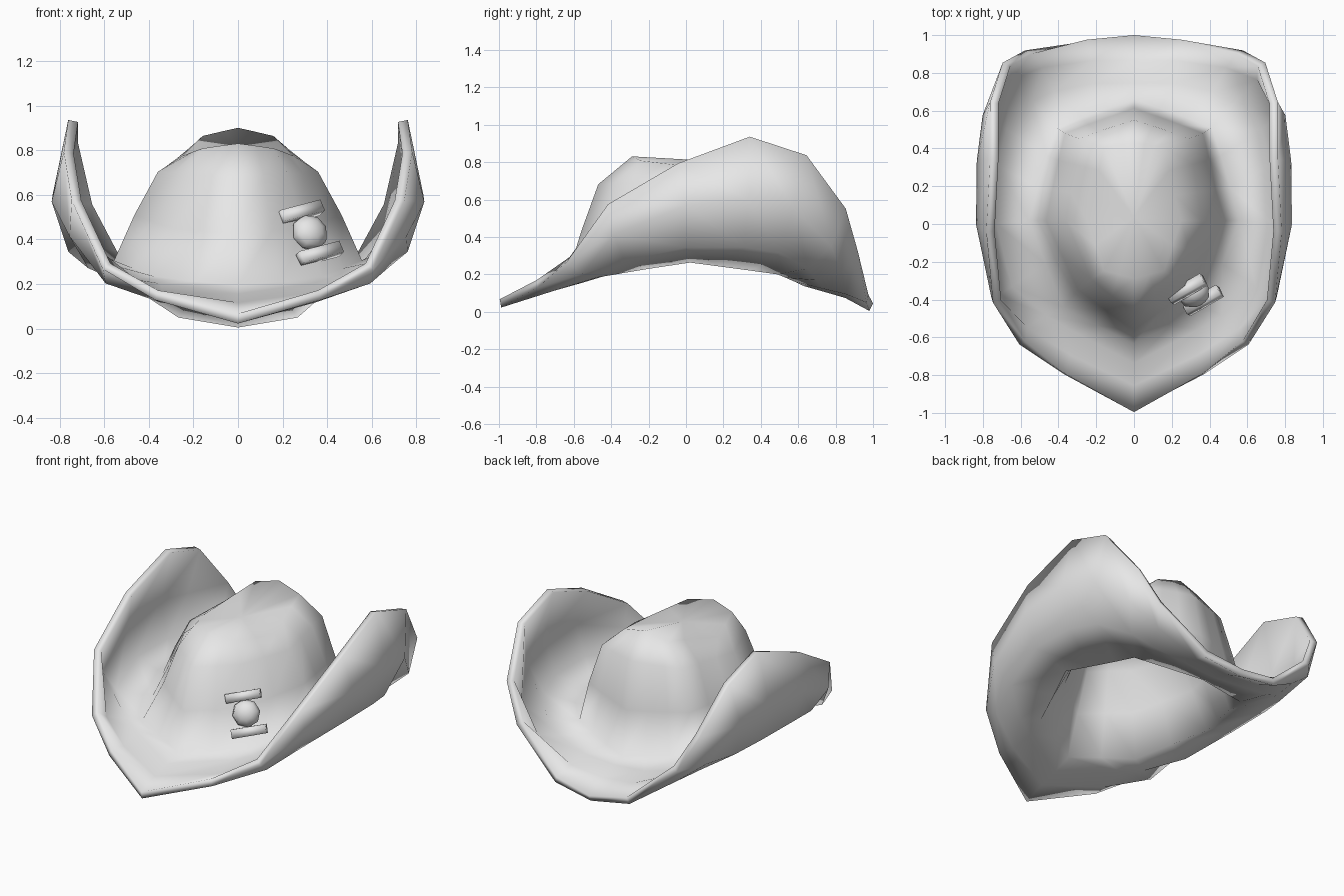
import bpy, bmesh, math
from mathutils import Vector, Matrix

if "Cube" in bpy.data.objects:
    bpy.data.objects.remove(bpy.data.objects["Cube"])

felt = bpy.data.materials.new("light grey")
felt.use_nodes = True
felt.diffuse_color = (0.8, 0.8, 0.8, 1)
felt.node_tree.nodes["Principled BSDF"].inputs["Base Color"].default_value = (0.8, 0.8, 0.8, 1)


def add_object(name, bm, smooth_angle):
    mesh = bpy.data.meshes.new(name)
    bmesh.ops.recalc_face_normals(bm, faces=bm.faces)
    bm.to_mesh(mesh)
    bm.free()
    mesh.materials.append(felt)
    ob = bpy.data.objects.new(name, mesh)
    bpy.context.collection.objects.link(ob)
    bpy.ops.object.select_all(action="DESELECT")
    ob.select_set(True)
    bpy.context.view_layer.objects.active = ob
    bpy.ops.object.shade_smooth_by_angle(angle=math.radians(smooth_angle))
    return ob


# Half rings run from front to back; crown rings have five points
STEPS = [0, .5, 1, 1.5, 2, 2.35, 2.7, 3, 3.33, 3.67, 4]


def spread(points):
    """Spread a five point half ring over the eleven brim stations."""
    out = []
    for t in STEPS:
        i = min(int(t), 3)
        out.append(Vector(points[i]).lerp(Vector(points[i + 1]), t - i))
    return out


rim = [Vector(p) for p in (
    (0, -.992, .045), (.365, -.795, .15), (.59, -.63, .28), (.725, -.41, .575),
    (.76, -.04, .79), (.74, .34, .932), (.74, .64, .835), (.675, .845, .555),
    (.56, .91, .335), (.26, .97, .07), (0, .99, .025))]
bulge = [Vector(p) for p in (
    (0, -.85, .095), (.345, -.69, .14), (.58, -.55, .22), (.735, -.38, .42),
    (.814, 0, .57), (.81, .33, .60), (.78, .57, .56), (.67, .77, .36),
    (.50, .83, .23), (.23, .86, .115), (0, .86, .095))]
valley = [Vector(p) for p in (
    (0, -.73, .135), (.345, -.55, .18), (.47, -.48, .205), (.66, -.33, .29),
    (.745, 0, .36), (.74, .31, .36), (.69, .50, .33), (.55, .65, .25),
    (.43, .70, .19), (.22, .74, .145), (0, .74, .13))]
opening = spread([(0, -.62, .175), (.37, -.43, .215), (.55, .02, .285), (.41, .50, .22), (0, .645, .155)])
wall = spread([(0, -.54, .42), (.28, -.335, .44), (.445, .02, .50), (.35, .465, .48), (0, .59, .45)])
shoulder = spread([(0, -.45, .67), (.21, -.28, .68), (.342, .02, .69), (.275, .44, .73), (0, .53, .74)])
crest = spread([(0, -.28, .81), (.15, -.24, .79), (.24, .02, .755), (.15, .40, .845), (0, .42, .88)])

# Hat shell: brim and crown lofted as one sheet, closed by the dented top
bm = bmesh.new()
loops = []
for half in (rim, bulge, valley, opening, wall, shoulder, crest):
    mirrored = [Vector((-p.x, p.y, p.z)) for p in reversed(half[1:-1])]
    loops.append([bm.verts.new(p) for p in half + mirrored])
count = len(loops[0])
for a, b in zip(loops, loops[1:]):
    for i in range(count):
        j = (i + 1) % count
        bm.faces.new((a[i], a[j], b[j], b[i]))
top = bm.verts.new((0, .04, .79))
for i in range(count):
    bm.faces.new((loops[-1][i], loops[-1][(i + 1) % count], top))
hat = add_object("hat_shell", bm, 180)
solid = hat.modifiers.new("felt_thickness", "SOLIDIFY")
solid.thickness = .045
solid.offset = 0

# Badge: a ball between two slanted bars on the crown front
along = Vector((.19, .11, .05)).normalized()
out = Vector((.45, -.8, .4))
out = (out - along * out.dot(along)).normalized()
turn = Matrix((along, out.cross(along), out)).transposed().to_4x4()
for name, centre in (("badge_upper_bar", (.28, -.345, .52)), ("badge_lower_bar", (.365, -.405, .335))):
    bm = bmesh.new()
    bmesh.ops.create_cube(bm, size=1, matrix=Matrix.Translation(centre) @ turn @ Matrix.Diagonal((.21, .055, .06, 1)))
    add_object(name, bm, 180)
bm = bmesh.new()
bmesh.ops.create_uvsphere(bm, u_segments=8, v_segments=6, radius=1,
                          matrix=Matrix.Translation((.322, -.375, .43)) @ turn @ Matrix.Diagonal((.085, .085, .06, 1)))
add_object("badge_ball", bm, 180)
